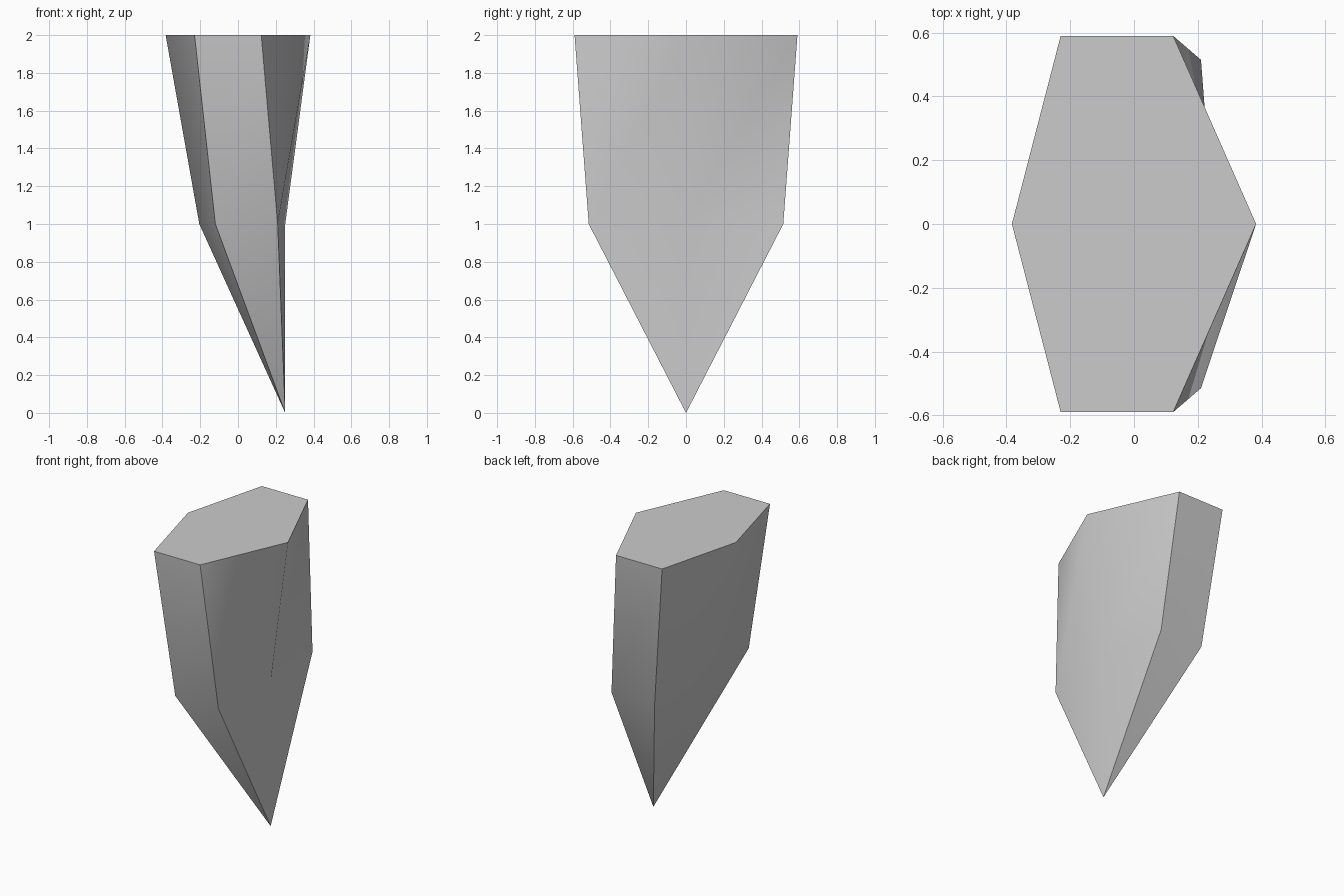
import bpy, bmesh, math

cube = bpy.data.objects.get("Cube")
if cube:
    bpy.data.objects.remove(cube, do_unlink=True)

# Single stone colour
stone = bpy.data.materials.new("grey_stone")
stone.use_nodes = True
colour = (0.6, 0.6, 0.6, 1)
stone.diffuse_color = colour
stone.node_tree.nodes["Principled BSDF"].inputs["Base Color"].default_value = colour

bm = bmesh.new()


def ring(left, left_mid, right_mid, right, depth, z):
    """Six-sided outline, counter-clockwise from the left point."""
    outline = [(left, 0), (left_mid, -depth), (right_mid, -depth),
               (right, 0), (right_mid, depth), (left_mid, depth)]
    return [bm.verts.new((x, y, z)) for x, y in outline]


# Flat top, narrower waist and off-centre bottom tip
top = ring(-0.383, -0.23, 0.123, 0.383, 0.59, 2)
waist = ring(-0.205, -0.12, 0.21, 0.25, 0.515, 1)
tip = bm.verts.new((0.25, 0, 0))
bm.faces.new(top)

# Upper sides, each split along the same diagonal, and lower facets
for i in range(6):
    j = (i + 1) % 6
    bm.faces.new((waist[i], waist[j], top[j]))
    bm.faces.new((waist[i], top[j], top[i]))
    bm.faces.new((waist[j], waist[i], tip))

bmesh.ops.recalc_face_normals(bm, faces=bm.faces)
mesh = bpy.data.meshes.new("crystal_shard")
bm.to_mesh(mesh)
bm.free()
mesh.materials.append(stone)
shard = bpy.data.objects.new("crystal_shard", mesh)
bpy.context.collection.objects.link(shard)

# Soft shading across shallow creases
bpy.context.view_layer.objects.active = shard
shard.select_set(True)
bpy.ops.object.shade_smooth_by_angle(angle=math.radians(50))
